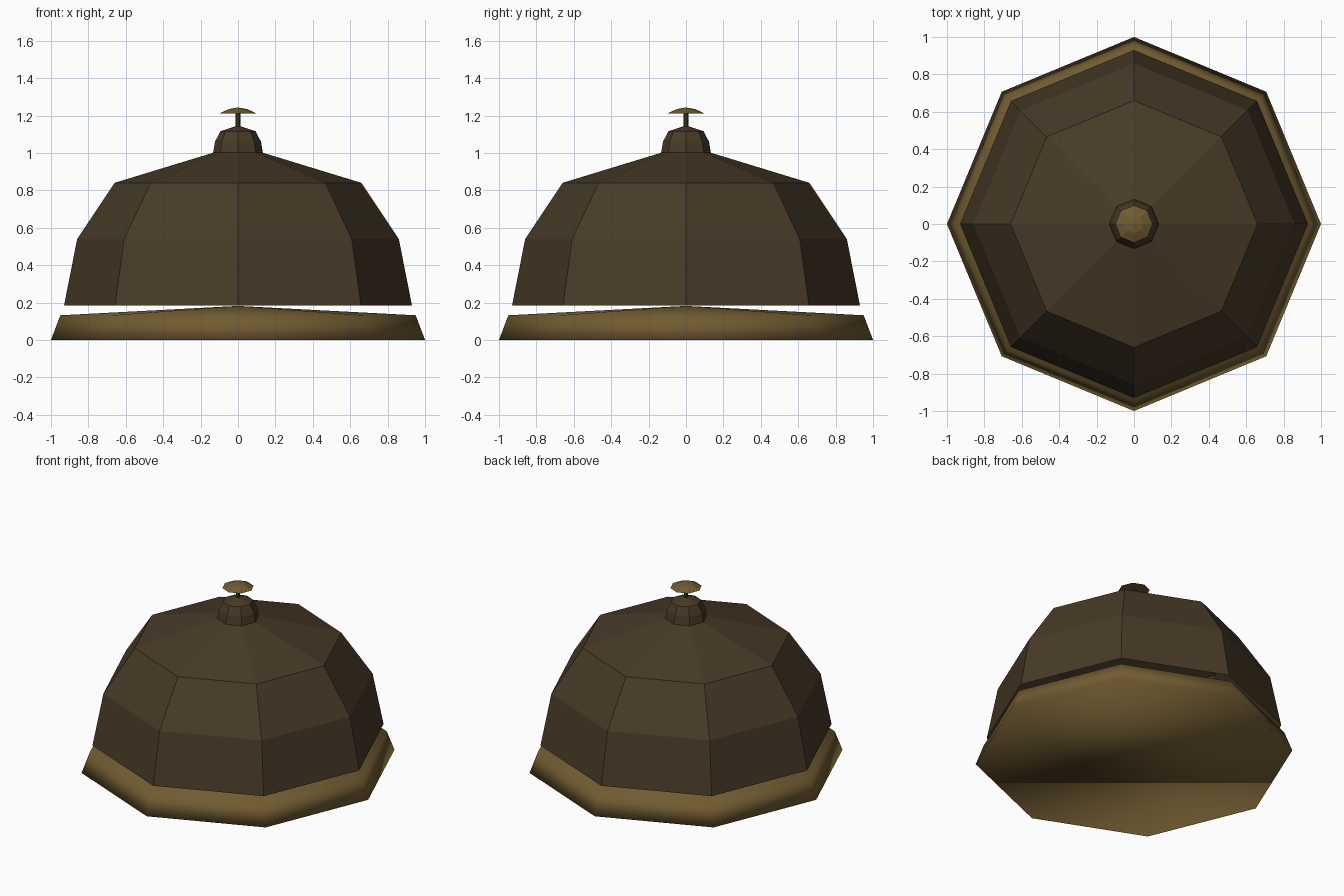
import bpy, bmesh, math

if "Cube" in bpy.data.objects:
    bpy.data.objects.remove(bpy.data.objects["Cube"])

def material(name, rgb):
    m = bpy.data.materials.new(name)
    m.diffuse_color = (*rgb, 1)
    m.use_nodes = True
    m.node_tree.nodes["Principled BSDF"].inputs["Base Color"].default_value = m.diffuse_color
    return m

bronze = material("dark_bronze", (0.065, 0.043, 0.020))
brass = material("brass", (0.165, 0.105, 0.031))

def lathe(name, profile, mat, bottom=True, smooth=False, sides=8):
    """Turn (radius, z) points, bottom to top, into an eight-sided part."""
    bm = bmesh.new()
    rings = []
    for r, z in profile:
        if r == 0:
            rings.append([bm.verts.new((0, 0, z))] * sides)
        else:
            rings.append([bm.verts.new((r * math.cos(2 * math.pi * i / sides),
                                        r * math.sin(2 * math.pi * i / sides), z))
                          for i in range(sides)])
    for lo, hi in zip(rings, rings[1:]):
        for i in range(sides):
            j = (i + 1) % sides
            if hi[i] is hi[j]:
                bm.faces.new((lo[i], lo[j], hi[i]))
            else:
                bm.faces.new((lo[i], lo[j], hi[j], hi[i]))
    if bottom:
        bm.faces.new(rings[0][::-1])
    for f in bm.faces:
        f.smooth = smooth
    me = bpy.data.meshes.new(name)
    bm.to_mesh(me)
    bm.free()
    me.materials.append(mat)
    ob = bpy.data.objects.new(name, me)
    bpy.context.collection.objects.link(ob)
    return ob

# wide base with a shallow cone top
lathe("base", [(1, 0), (0.95, 0.132), (0, 0.182)], brass, smooth=True)
# faceted open bell shell
lathe("bell_dome", [(0.93, 0.185), (0.86, 0.54), (0.66, 0.84), (0.12, 1.005)], bronze, bottom=False)
# small collar dome on top
lathe("collar", [(0.133, 1.0), (0.123, 1.06), (0.095, 1.115), (0, 1.147)], bronze, bottom=False)
# plunger stem and button
lathe("stem", [(0.013, 1.13), (0.013, 1.215)], bronze)
lathe("button", [(0.1, 1.211), (0.05, 1.234), (0, 1.243)], brass)
